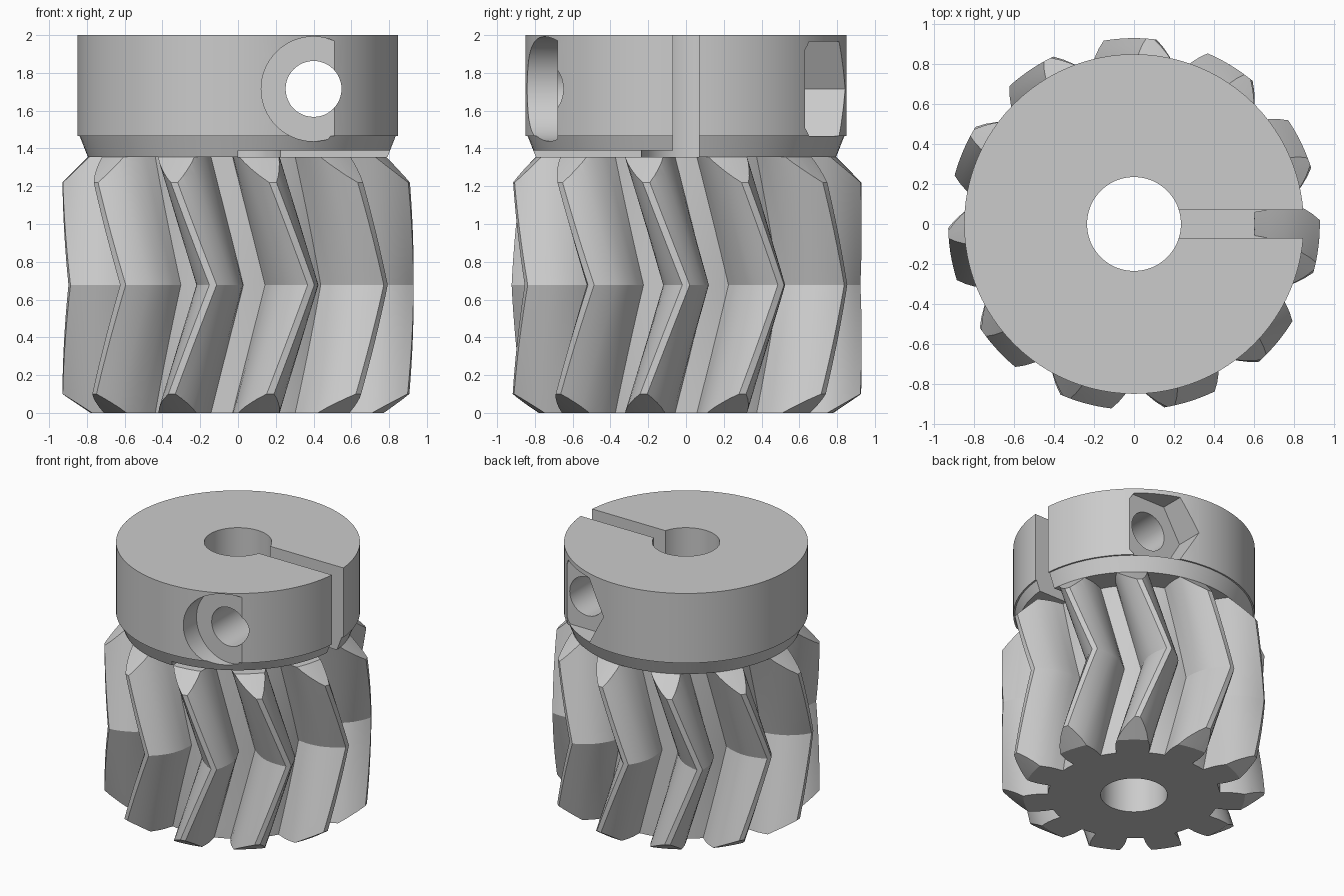
import bpy, bmesh, math

if "Cube" in bpy.data.objects:
    bpy.data.objects.remove(bpy.data.objects["Cube"], do_unlink=True)

steel = bpy.data.materials.new("plain_grey")
steel.use_nodes = True
GREY = (0.6, 0.6, 0.6, 1)
steel.diffuse_color = GREY
steel.node_tree.nodes["Principled BSDF"].inputs["Base Color"].default_value = GREY

TEETH = 11
PITCH = math.tau / TEETH
GEAR_TOP = 1.355
MID = GEAR_TOP / 2
BORE = 0.235


def make_object(name, bm):
    bmesh.ops.recalc_face_normals(bm, faces=bm.faces)
    mesh = bpy.data.meshes.new(name)
    bm.to_mesh(mesh)
    bm.free()
    mesh.materials.append(steel)
    ob = bpy.data.objects.new(name, mesh)
    bpy.context.collection.objects.link(ob)
    return ob


def skin(rings, wrap=False):
    """Join rings of points; either close the loop of rings or cap both ends."""
    bm = bmesh.new()
    loops = [[bm.verts.new(p) for p in ring] for ring in rings]
    n = len(loops[0])
    pairs = list(zip(loops, loops[1:])) + ([(loops[-1], loops[0])] if wrap else [])
    for a, b in pairs:
        for i in range(n):
            j = (i + 1) % n
            bm.faces.new((a[i], a[j], b[j], b[i]))
    if not wrap:
        bm.faces.new(loops[0])
        bm.faces.new(loops[-1])
    return bm


def lathe(name, profile, sides=96):
    """Revolve a closed (radius, height) profile around z."""
    turns = [math.tau * i / sides for i in range(sides)]
    return make_object(name, skin(
        [[(r * math.cos(t), r * math.sin(t), z) for t in turns] for r, z in profile], wrap=True))


def box(name, low, high):
    bm = bmesh.new()
    bmesh.ops.create_cube(bm, size=1)
    for v in bm.verts:
        v.co = [l + (c + 0.5) * (h - l) for c, l, h in zip(v.co, low, high)]
    return make_object(name, bm)


def rod_y(name, x, z, radius, y0, y1, sides):
    """Prism along y."""
    turns = [math.tau * i / sides for i in range(sides)]
    return make_object(name, skin(
        [[(x + radius * math.cos(t), y, z + radius * math.sin(t)) for t in turns] for y in (y0, y1)]))


def boolean(ob, cutter, operation="DIFFERENCE"):
    cutter.hide_render = True
    mod = ob.modifiers.new("cut", "BOOLEAN")
    mod.operation = operation
    mod.solver = "EXACT"
    mod.object = cutter
    bpy.context.view_layer.objects.active = ob
    bpy.ops.object.modifier_apply(modifier=mod.name)
    bpy.data.objects.remove(cutter, do_unlink=True)


# Tooth flank as (radius, half angle in degrees), root to tip
FLANK = [(0.605, 10.9), (0.67, 10.4), (0.71, 9.8), (0.75, 8.9), (0.787, 7.9),
         (0.825, 6.5), (0.86, 4.9), (0.895, 3.2), (0.93, 1.2)]


def gear_ring(z):
    twist = -PITCH / 2 * abs(z - MID) / MID
    ring = []
    for k in range(TEETH):
        side = [(r, -math.radians(a)) for r, a in FLANK]
        valley = [(FLANK[0][0], PITCH / 2)]
        for r, a in side + [(r, -a) for r, a in reversed(side)] + valley:
            t = a + k * PITCH + twist
            ring.append((r * math.cos(t), r * math.sin(t), z))
    return ring


# Double helical gear, trimmed to chamfered ends and bored
STEPS = 10
OVER = 0.04
heights = [-OVER + (MID + OVER) * i / STEPS for i in range(STEPS + 1)]
heights += [GEAR_TOP - z for z in reversed(heights[:-1])]
gear = make_object("herringbone_gear", skin([gear_ring(z) for z in heights]))
envelope = lathe("gear_envelope", [(BORE, 0), (0.78, 0), (0.96, 0.12), (0.96, 1.19),
                                   (0.795, GEAR_TOP), (BORE, GEAR_TOP)])
boolean(gear, envelope, "INTERSECT")

# Clamp collar on a tapered neck
collar = lathe("clamp_collar", [(BORE, GEAR_TOP), (0.795, GEAR_TOP), (0.838, 1.465),
                                (0.85, 1.465), (0.85, 2), (BORE, 2)])
# Radial split and the thin slit that frees the clamp jaw
boolean(collar, box("split", (0, -0.07, 1.3), (1, 0.07, 2.1)))
boolean(collar, box("slit", (0, -1, 1.3), (1, 0.07, 1.39)))
# Clamp screw hole, round head recess in front, hexagonal nut pocket behind
SCREW_X, SCREW_Z = 0.4, 1.715
boolean(collar, rod_y("screw_hole", SCREW_X, SCREW_Z, 0.148, -1, 1, 48))
boolean(collar, rod_y("head_recess", SCREW_X, SCREW_Z, 0.277, -1, -0.68, 64))
boolean(collar, rod_y("nut_pocket", SCREW_X, SCREW_Z, 0.289, 0.63, 1, 6))

for ob in (gear, collar):
    bpy.ops.object.select_all(action="DESELECT")
    ob.select_set(True)
    bpy.context.view_layer.objects.active = ob
    bpy.ops.object.shade_smooth_by_angle(angle=math.radians(24))
